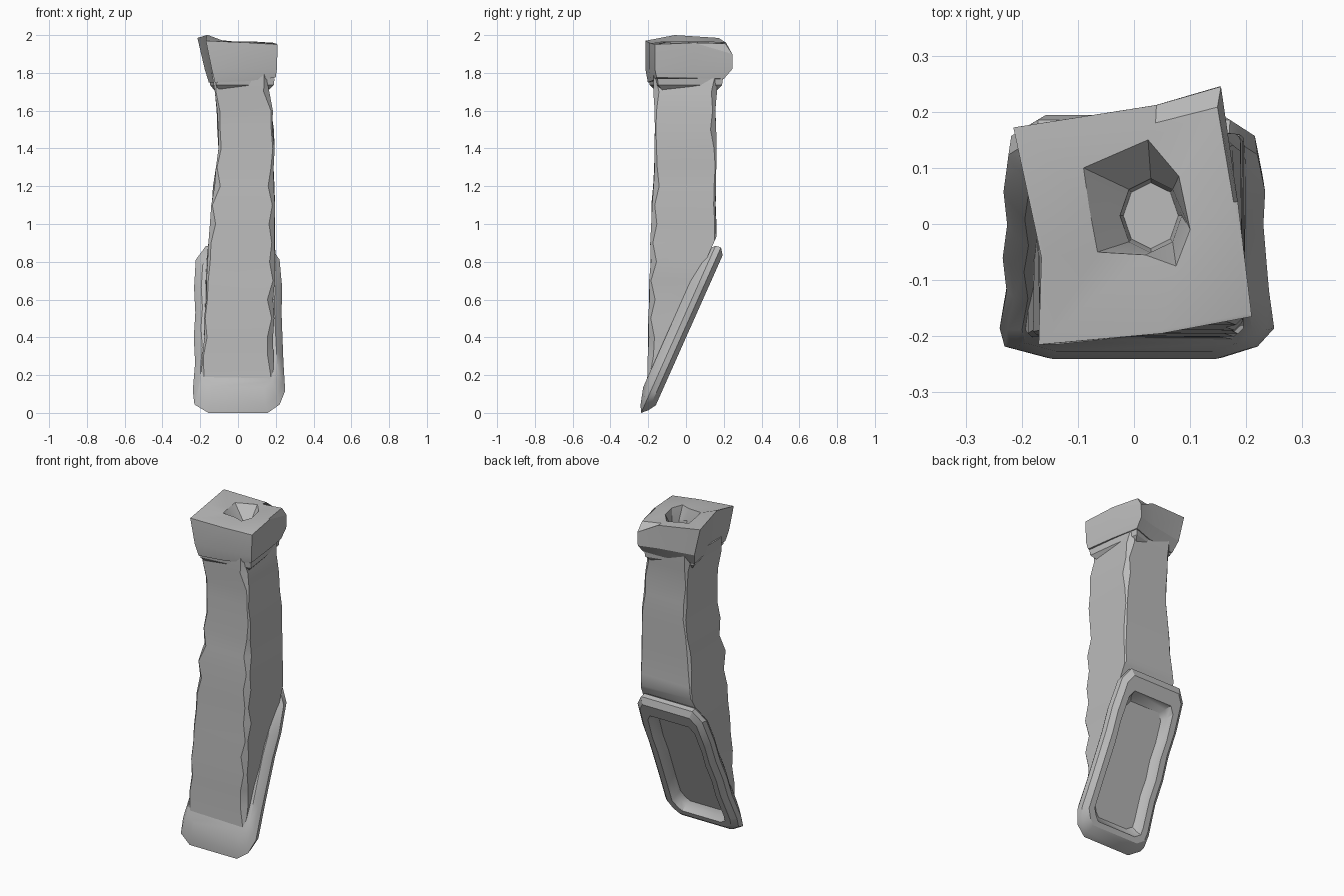
import bpy, bmesh, math, random
from mathutils import Vector

random.seed(7)
cube = bpy.data.objects.get("Cube")
if cube:
    bpy.data.objects.remove(cube, do_unlink=True)

stone = bpy.data.materials.new("grey stone")
stone.use_nodes = True
grey = (0.5, 0.5, 0.5, 1)
stone.diffuse_color = grey
stone.node_tree.nodes["Principled BSDF"].inputs["Base Color"].default_value = grey


def loft(rings):
    """Skin a closed stack of equal rings and close both ends."""
    bm = bmesh.new()
    loops = [[bm.verts.new(p) for p in ring] for ring in rings]
    count = len(loops[0])
    for low, high in zip(loops, loops[1:]):
        for i in range(count):
            j = (i + 1) % count
            bm.faces.new((low[i], low[j], high[j], high[i]))
    bm.faces.new(loops[0])
    bm.faces.new(loops[-1])
    return bm


def finish(name, bm, angle):
    bmesh.ops.recalc_face_normals(bm, faces=bm.faces)
    mesh = bpy.data.meshes.new(name)
    bm.to_mesh(mesh)
    bm.free()
    mesh.materials.append(stone)
    for face in mesh.polygons:
        face.use_smooth = True
    mesh.set_sharp_from_angle(angle=math.radians(angle))
    obj = bpy.data.objects.new(name, mesh)
    bpy.context.collection.objects.link(obj)
    return obj


def jitter(amount):
    return random.uniform(-amount, amount)


# Sloping frame that the foot of the chimney follows
origin = Vector((0, -0.16, 0.04))
along = Vector((0, 0.407, 0.913))
outward = Vector((0, 0.913, -0.407))

# Shaft: leaning square column with worn corners, cut off along the slope
sections = [  # height, left and right x, front and back y
    (0, -0.2, 0.19, -0.21, 0.2),
    (0.4, -0.18, 0.185, -0.2, 0.18),
    (0.8, -0.165, 0.195, -0.19, 0.165),
    (1.1, -0.14, 0.195, -0.18, 0.16),
    (1.4, -0.105, 0.19, -0.165, 0.16),
    (1.6, -0.11, 0.18, -0.165, 0.155),
    (1.8, -0.135, 0.145, -0.175, 0.17),
]


def shaft_ring(z, x0, x1, y0, y1):
    points = []
    for x, y, sx, sy in ((x0, y0, 1, 1), (x1, y0, -1, 1),
                         (x1, y1, -1, -1), (x0, y1, 1, -1)):
        x, y = x + jitter(0.005), y + jitter(0.004)
        chip = random.choice((0.006, 0.01, 0.014, 0.03))
        pair = [(x + sx * chip, y, z), (x, y + sy * chip, z)]
        points += pair[::-1] if sx == sy else pair
    return points


shaft_rings = []
for low, high in zip(sections, sections[1:]):
    steps = max(2, round((high[0] - low[0]) / 0.09))
    for k in range(steps):
        shaft_rings.append(shaft_ring(*(a + (b - a) * k / steps for a, b in zip(low, high))))
shaft_rings.append(shaft_ring(*sections[-1]))
bm = loft(shaft_rings)
bmesh.ops.bisect_plane(bm, geom=bm.verts[:] + bm.edges[:] + bm.faces[:],
                       plane_co=origin - outward * 0.07, plane_no=outward, clear_outer=True)
bmesh.ops.holes_fill(bm, edges=[e for e in bm.edges if e.is_boundary])
finish("shaft", bm, 35)

# Sloping foot: rounded slab with a wavy rim and a recessed underside
wobble = [jitter(0.008) for _ in range(20)]


def foot_ring(w, bottom, top, half, corner):
    side = [(half - corner, bottom), (half * 0.97, bottom + corner * 0.6),
            (half * 1.05, bottom + corner * 1.6)]
    side += [(half, bottom + (top - bottom) * t) for t in (0.3, 0.45, 0.6, 0.75)]
    side += [(half * 0.97, top - corner), (half - corner * 0.7, top)]
    outline = side + [(-u, v) for u, v in reversed(side)]
    return [origin + Vector((u + d, 0, 0)) + along * v + outward * w
            for (u, v), d in zip(outline, wobble)]


foot = [
    foot_ring(-0.1, 0.06, 0.83, 0.195, 0.06),
    foot_ring(-0.075, -0.03, 0.88, 0.22, 0.08),
    foot_ring(-0.055, -0.068, 0.9, 0.233, 0.08),
    foot_ring(-0.025, -0.04, 0.905, 0.228, 0.07),
    foot_ring(0, 0, 0.87, 0.2, 0.05),
    foot_ring(0, 0.03, 0.79, 0.165, 0.04),
    foot_ring(-0.035, 0.045, 0.765, 0.155, 0.04),
    foot_ring(-0.055, 0.065, 0.74, 0.135, 0.04),
]
finish("sloping_foot", loft(foot), 32)

# Crown: crooked block tapering downward, with a rough flue opening
crown = [(-0.17, -0.215, 1.97), (0.05, -0.195, 1.96), (0.21, -0.165, 1.95),
         (0.185, 0.04, 1.96), (0.155, 0.245, 1.9), (0.04, 0.212, 1.96),
         (-0.215, 0.172, 1.985), (-0.165, -0.06, 2)]
opening = [(-0.065, -0.05), (0.02, -0.055), (0.075, -0.075), (0.1, -0.01),
           (0.08, 0.085), (0.025, 0.15), (-0.09, 0.1), (-0.08, 0.03)]


def taper(x, y, z):
    return (x * (0.72 if x < 0 else 0.95), y * (0.82 if y > 0 else 0.94), z)


bottom = [taper(x, y, 1.75 + 0.12 * max(x, 0)) for x, y, z in crown]
lower = [(x * (0.82 if x < 0 else 0.98), y, 1.82) for x, y, z in crown]
lip = [(x * 0.96, y * (0.85 if y > 0.2 else 0.97), max(z, 1.955)) for x, y, z in crown]
rim = [(x, y, 1.965) for x, y in opening]


def flue_ring(z, radius):
    turn = [math.radians(-135 + 45 * i) for i in range(len(crown))]
    return [(0.03 + radius * math.cos(a), 0.015 + radius * 1.2 * math.sin(a), z) for a in turn]


rings = [bottom, lower, crown, lip, rim, flue_ring(1.89, 0.055), flue_ring(1.74, 0.045)]
finish("crown", loft(rings), 20)

# Broken stones bedded under the crown
under = [[(x * k, y * k, z) for x, y, _ in bottom]
         for z, k in ((1.71, 0.82), (1.735, 0.95), (1.77, 0.97))]
finish("crown_bedding", loft(under), 20)
